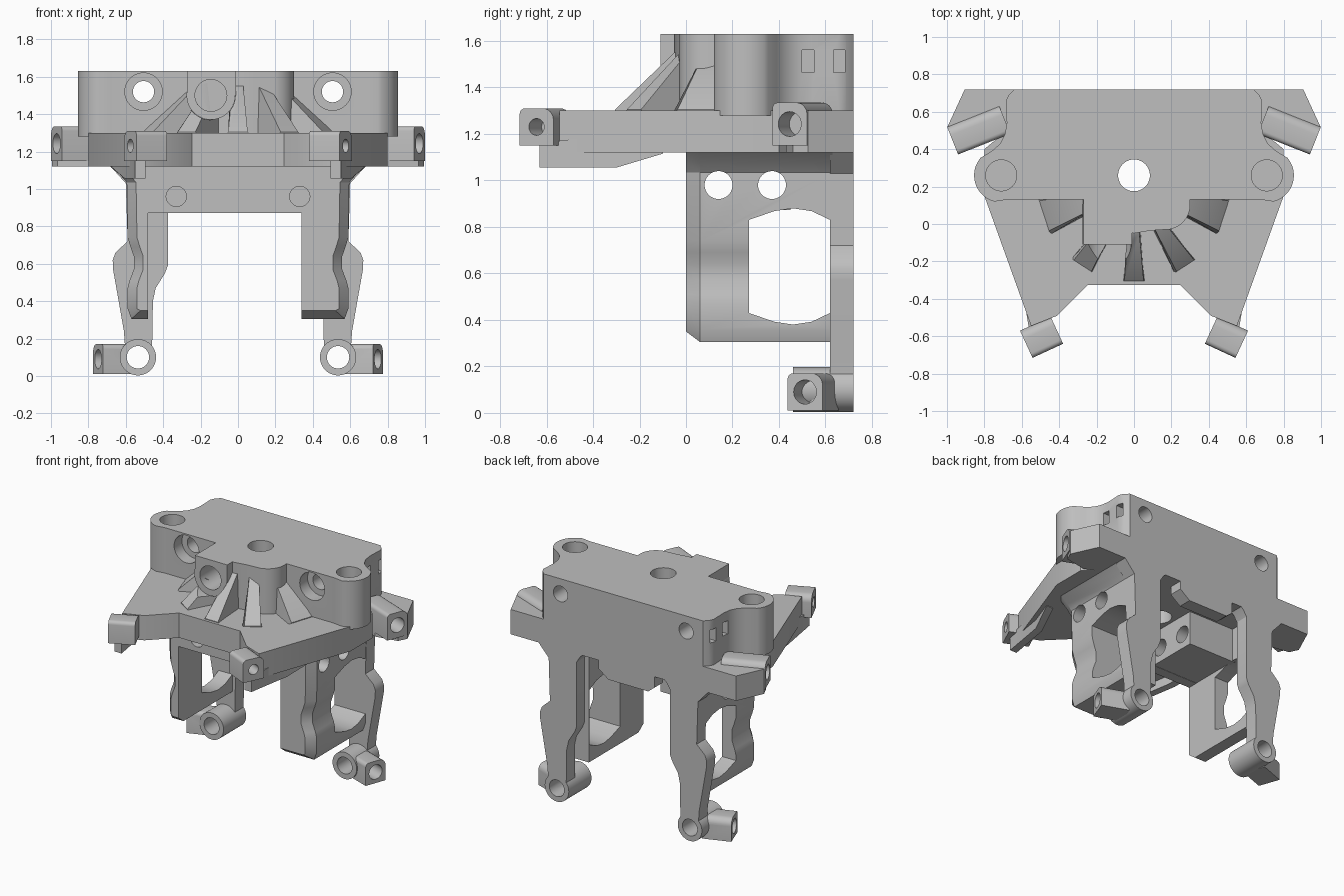
import bpy, bmesh, math
from mathutils import Vector, Matrix

if "Cube" in bpy.data.objects:
    bpy.data.objects.remove(bpy.data.objects["Cube"])

mat = bpy.data.materials.new("matte grey")
mat.use_nodes = True
GREY = (0.52, 0.52, 0.52, 1)
mat.diffuse_color = GREY
mat.node_tree.nodes["Principled BSDF"].inputs["Base Color"].default_value = GREY


def loft(name, rings):
    """Skin a list of equal-length rings of 3D points and cap the ends."""
    bm = bmesh.new()
    vs = [[bm.verts.new(p) for p in ring] for ring in rings]
    n = len(rings[0])
    bm.faces.new(vs[0])
    bm.faces.new(vs[-1])
    for a, b in zip(vs, vs[1:]):
        for i in range(n):
            j = (i + 1) % n
            bm.faces.new((a[i], a[j], b[j], b[i]))
    bmesh.ops.recalc_face_normals(bm, faces=bm.faces)
    me = bpy.data.meshes.new(name)
    bm.to_mesh(me)
    bm.free()
    me.materials.append(mat)
    ob = bpy.data.objects.new(name, me)
    bpy.context.collection.objects.link(ob)
    return ob


def prism(name, pts, a, b, axis="z", s=1):
    """Extrude a flat outline from a to b along an axis; s mirrors in x."""
    put = {"z": lambda u, v, w: (s * u, v, w),
           "y": lambda u, v, w: (s * u, w, v),
           "x": lambda u, v, w: (s * w, u, v)}[axis]
    return loft(name, [[put(u, v, w) for u, v in pts] for w in (a, b)])


def box(name, x, y, z):
    return prism(name, [(x[0], y[0]), (x[1], y[0]), (x[1], y[1]), (x[0], y[1])], *z)


def rod(name, start, end, r, n=40):
    start, end = Vector(start), Vector(end)
    q = (end - start).to_track_quat("Z", "Y")
    ring = [q @ Vector((r * math.cos(t), r * math.sin(t), 0))
            for t in (math.tau * i / n for i in range(n))]
    return loft(name, [[p + c for p in ring] for c in (start, end)])


def cut(targets, cutters):
    """Subtract the cutters from every target, then discard them."""
    for ob in targets:
        for c in cutters:
            m = ob.modifiers.new("cut", "BOOLEAN")
            m.operation, m.solver, m.object = "DIFFERENCE", "EXACT", c
            bpy.context.view_layer.objects.active = ob
            bpy.ops.object.modifier_apply(modifier=m.name)
    for c in cutters:
        bpy.data.objects.remove(c)


def arc(cx, cy, r, a0, a1, n=14):
    return [(cx + r * math.cos(math.radians(a0 + (a1 - a0) * i / n)),
             cy + r * math.sin(math.radians(a0 + (a1 - a0) * i / n))) for i in range(n + 1)]


def lug(name, s, end, d, length, z0, z1, r, others=()):
    """Round-topped mounting lug whose drilled end face points along d."""
    d = Vector((s * d[0], d[1], 0)).normalized()
    t = Vector((-d.y, d.x, 0)) * s
    end = Vector((s * end[0], end[1], 0))
    w, k = 0.08, 0.05
    sec = [(-w, z0), (w, z0)] + arc(w - k, z1 - k, k, 0, 90, 6) + arc(k / 2 - w, z1 - k / 2, k / 2, 90, 180, 4)
    ob = loft(name, [[end + t * u - d * g + Vector((0, 0, z)) for u, z in sec]
                     for g in (0, length)])
    mid = end + Vector((0, 0, (z0 + z1) / 2))
    cut([ob, *others], [rod("drill", mid + d * 0.1, mid - d * 0.13, r)])
    return ob


def mirrored(half):
    return half + [(-x, y) for x, y in reversed(half)]


# Upper block with round corner bosses
half = [(0.3, 0.13), (0.68, 0.13)] + arc(0.71, 0.26, 0.145, -75, 40) + [
    (0.76, 0.39), (0.715, 0.43), (0.69, 0.48), (0.68, 0.54), (0.685, 0.66), (0.67, 0.69), (0.64, 0.72)]
block = prism("upper_block", mirrored(half), 1.28, 1.63)

# Base plate tapering to the front
plate = prism("base_plate", mirrored([
    (0.245, -0.325), (0.41, -0.49), (0.55, -0.545), (0.8, 0.15), (0.8, 0.4), (0.68, 0.5), (0.66, 0.72)]), 1.12, 1.3)

cutters = [rod("bore", (0, 0.26, 1), (0, 0.26, 1.8), 0.085)]
for s in (-1, 1):
    cutters += [rod("boss_bore", (s * 0.71, 0.26, 1.4), (s * 0.71, 0.26, 1.8), 0.083),
                rod("bolt_hole", (s * 0.505, 0, 1.52), (s * 0.505, 0.9, 1.52), 0.057),
                rod("counterbore", (s * 0.505, 0, 1.52), (s * 0.505, 0.22, 1.52), 0.1)]
    for y in (0.5, 0.635):
        x = sorted((s * 0.62, s * 0.78))
        cutters.append(box("slot", x, (y, y + 0.05), (1.465, 1.56)))
cut([block, plate], cutters)

# Fan of sloping ribs around the nose
ribs = []
for i, (deg, w) in enumerate([(-162, 0.105), (-123, 0.07), (-90, 0.065), (-57, 0.07), (-18, 0.105)]):
    turn = Matrix.Translation((0, 0.2, 0)) @ Matrix.Rotation(math.radians(deg), 4, "Z")
    rings = []
    for r, k, top in ((0.1, 0.5, 1.59), (0.25, 0.55, 1.55), (0.505, 1, 1.305)):
        rings.append([turn @ Vector((r, u * w * k, z)) for u, z in
                      ((-1, 1.29), (1, 1.29), (0.8, top), (-0.8, top))])
    ribs.append(loft(f"rib_{i + 1}", rings))

# Central front nose: round socket on one side, curved wall on the other
nose = prism("nose_wall", [(-0.27, 0.16), (-0.24, 0.0), (0, -0.05), (0.09, -0.035)]
             + arc(0.17, 0.1, 0.13, -80, 0, 8) + [(0.3, 0.16)], 1.29, 1.63)
socket = rod("nose_socket", (-0.145, -0.11, 1.5), (-0.145, 0.15, 1.5), 0.13)
cap = box("nose_cap", (-0.27, -0.01), (-0.11, 0.16), (1.5, 1.63))
cut(ribs[:3], [rod("clearance", (-0.145, -0.5, 1.5), (-0.145, -0.1, 1.5), 0.131)])
cut([nose, socket, cap] + ribs[:3], [rod("drill", (-0.145, -0.3, 1.5), (-0.145, 0.1, 1.5), 0.085)])

# Front apron between the side walls, with a cross-drilled lump behind one half
apron = box("front_apron", (-0.5, 0.36), (0, 0.075), (0.87, 1.13))
lump = box("apron_lump", (-0.5, -0.11), (0.05, 0.45), (0.872, 1.13))
cut([lump], [rod("drill", (-0.7, y, 0.98), (0, y, 0.98), 0.06) for y in (0.14, 0.37)])

# Rear tongue hanging under the block
prism("rear_tongue", [(-0.25, 1.13), (-0.25, 1.04), (-0.2, 1.0), (0.12, 1.0), (0.2, 1.06), (0.2, 1.13)],
      0.62, 0.72, "y")

walls = []
for s, side, inside in ((1, "left", 0.34), (-1, "right", 0.48)):
    # Side wall: waved outer face, chamfered front corner and foot
    outer = [(0.69, 1.125), (0.63, 1.075), (0.595, 1.035), (0.59, 0.74), (0.575, 0.69), (0.557, 0.64),
             (0.557, 0.57), (0.58, 0.51), (0.59, 0.47), (0.59, 0.36), (0.57, 0.305)]
    inner = [(inside, 0.305), (inside, 1.125)]
    front = [(x - 0.05, max(z, 0.36 - 0.001 * i)) for i, (x, z) in enumerate(outer)] + [(inside, 0.35), inner[1]]
    wall = loft(f"{side}_wall", [[(s * x, y, z) for x, z in pts] for pts, y in
                                ((front, 0), (outer + inner, 0.06), (outer + inner, 0.63))])
    window = [(0.27, 0.83)] + [(0.38, 0.868), (0.46, 0.88), (0.54, 0.868)] + [
        (0.62, 0.83), (0.62, 0.43), (0.54, 0.392), (0.46, 0.38), (0.38, 0.392), (0.27, 0.43)]
    cut([wall], [prism("window", window, 0.3, 0.8, "x", s)]
        + [rod("drill", (s * 0.2, y, 0.98), (s * 0.8, y, 0.98), 0.06) for y in (0.14, 0.37)])
    walls.append(wall)

    # Rear leg ending in a drilled foot
    leg = prism(f"{side}_rear_leg", [
        (0.69, 1.13), (0.6, 1.03), (0.59, 0.72), (0.655, 0.66), (0.67, 0.62), (0.668, 0.57), (0.61, 0.24),
        (0.6, 0.1), (0.46, 0.1), (0.455, 0.4), (0.44, 0.47), (0.39, 0.55), (0.375, 0.59),
        (0.375, 1.06), (0.35, 1.1), (0.32, 1.13)], 0.62, 0.72, "y", s)
    foot = rod(f"{side}_foot", (s * 0.535, 0.46, 0.1), (s * 0.535, 0.72, 0.1), 0.097)
    arm = lug(f"{side}_foot_lug", s, (0.748, 0.512), (0.94, -0.34), 0.2, 0.01, 0.17, 0.052)
    cut([leg, foot, arm], [rod("drill", (s * 0.535, 0.3, 0.1), (s * 0.535, 0.9, 0.1), 0.06)])

    # Rear ear with its angled lug
    ear = prism(f"{side}_ear", [(0.6, 0.72), (0.905, 0.72), (0.995, 0.525), (0.965, 0.46),
                                (0.8, 0.43), (0.65, 0.5)], 1.12, 1.3, "z", s)
    lug(f"{side}_ear_lug", s, (0.97, 0.446), (0.93, -0.37), 0.3, 1.15, 1.335, 0.053, [ear])

    # Front lug and the stiffening rib under the plate edge
    lug(f"{side}_front_lug", s, (0.576, -0.643), (0.91, -0.42), 0.18, 1.15, 1.31, 0.036)
    rings = []
    for y, z, x in ((-0.63, 1.055, 0.495), (-0.3, 1.055, 0.55), (-0.1, 1.115, 0.62)):
        top = 1.16 if y < -0.5 else 1.2
        rings.append([(s * u, y, h) for u, h in ((x, z), (x + 0.055, z), (x + 0.055, top), (x, top))])
    loft(f"{side}_under_rib", rings)

# Blind holes in the front face
cut([apron, lump] + walls, [rod("drill", (s * 0.33, -0.1, 0.96), (s * 0.33, 0.05, 0.96), 0.054)
                            for s in (-1, 1)])

# Smooth the curved faces, keep the corners sharp
bpy.ops.object.select_all(action="DESELECT")
for ob in bpy.context.collection.objects:
    if ob.type == "MESH" and mat.name in ob.data.materials:
        ob.select_set(True)
        bpy.context.view_layer.objects.active = ob
bpy.ops.object.shade_smooth_by_angle(angle=math.radians(30))
